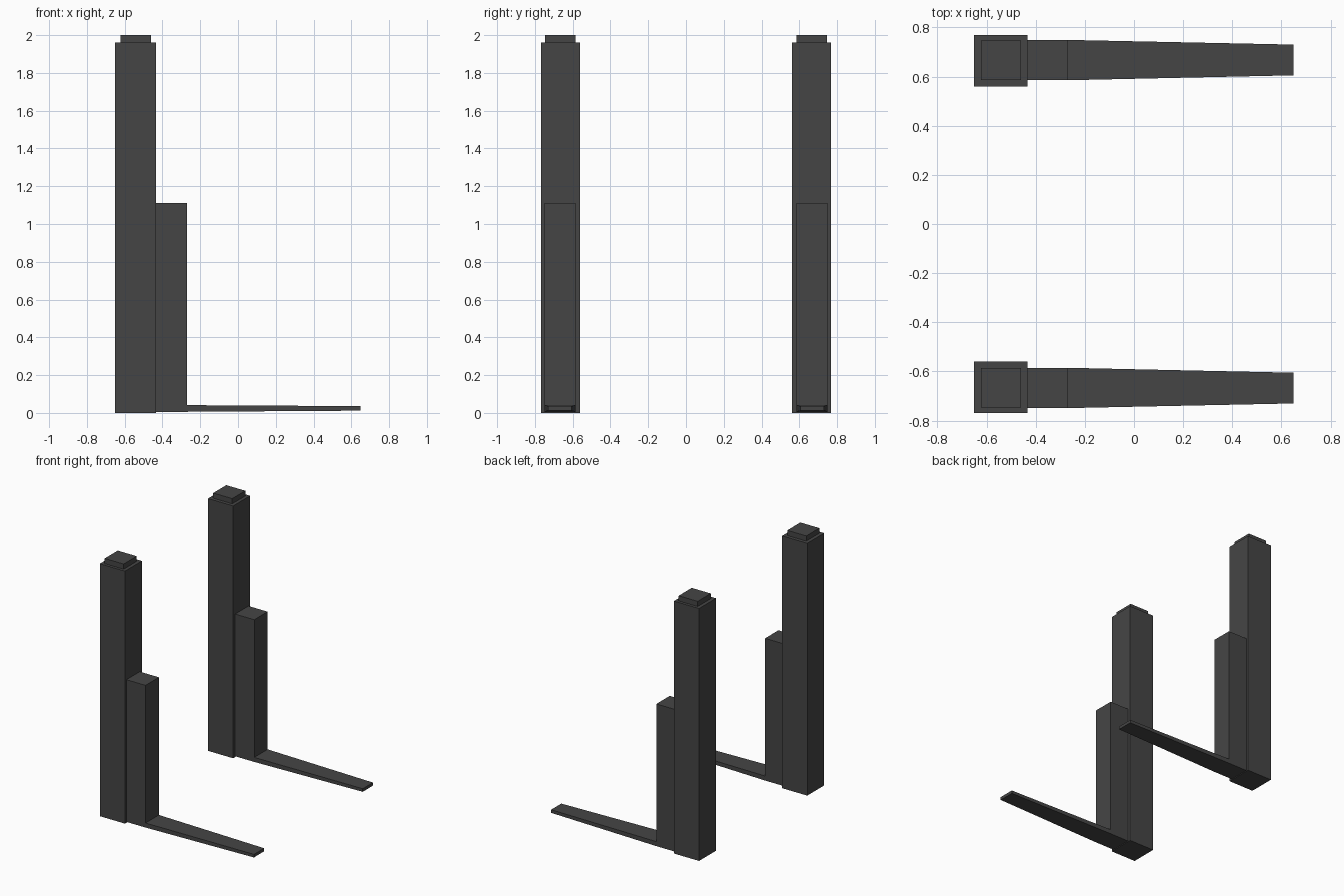
import bpy

if "Cube" in bpy.data.objects:
    bpy.data.objects.remove(bpy.data.objects["Cube"])

mat = bpy.data.materials.new("dark_grey")
mat.diffuse_color = (0.06, 0.06, 0.06, 1)
mat.use_nodes = True
mat.node_tree.nodes["Principled BSDF"].inputs["Base Color"].default_value = mat.diffuse_color


def loft(name, sections):
    """Skin box sections (x, y0, y1, z0, z1) along x, mirrored across y = 0."""
    verts, faces = [], []
    for x, y0, y1, z0, z1 in sections:
        verts += [(x, y0, z0), (x, y1, z0), (x, y1, z1), (x, y0, z1)]
    for s in range(len(sections) - 1):
        a = 4 * s
        for i in range(4):
            j = (i + 1) % 4
            faces.append((a + i, a + 4 + i, a + 4 + j, a + j))
    n = len(verts)
    faces += [(0, 1, 2, 3), (n - 1, n - 2, n - 3, n - 4)]
    mesh = bpy.data.meshes.new(name)
    mesh.from_pydata(verts, [], faces)
    mesh.materials.append(mat)
    obj = bpy.data.objects.new(name, mesh)
    bpy.context.collection.objects.link(obj)
    mirror = obj.modifiers.new("mirror", 'MIRROR')
    mirror.use_axis = (False, True, False)
    return obj


def box(name, x0, x1, y0, y1, z0, z1):
    return loft(name, [(x0, y0, y1, z0, z1), (x1, y0, y1, z0, z1)])


# Tall column with its stepped cap
box("column", -0.65, -0.434, 0.56, 0.768, 0, 1.96)
box("column_cap", -0.623, -0.46, 0.586, 0.746, 1.96, 2.0)

# Shorter carriage block in front of the column
box("carriage", -0.434, -0.27, 0.585, 0.749, 0.006, 1.11)

# Long flat lifting fork, tapering to its tip
loft("fork", [(-0.27, 0.585, 0.749, 0.006, 0.041),
              (0.648, 0.605, 0.730, 0.012, 0.036)])
